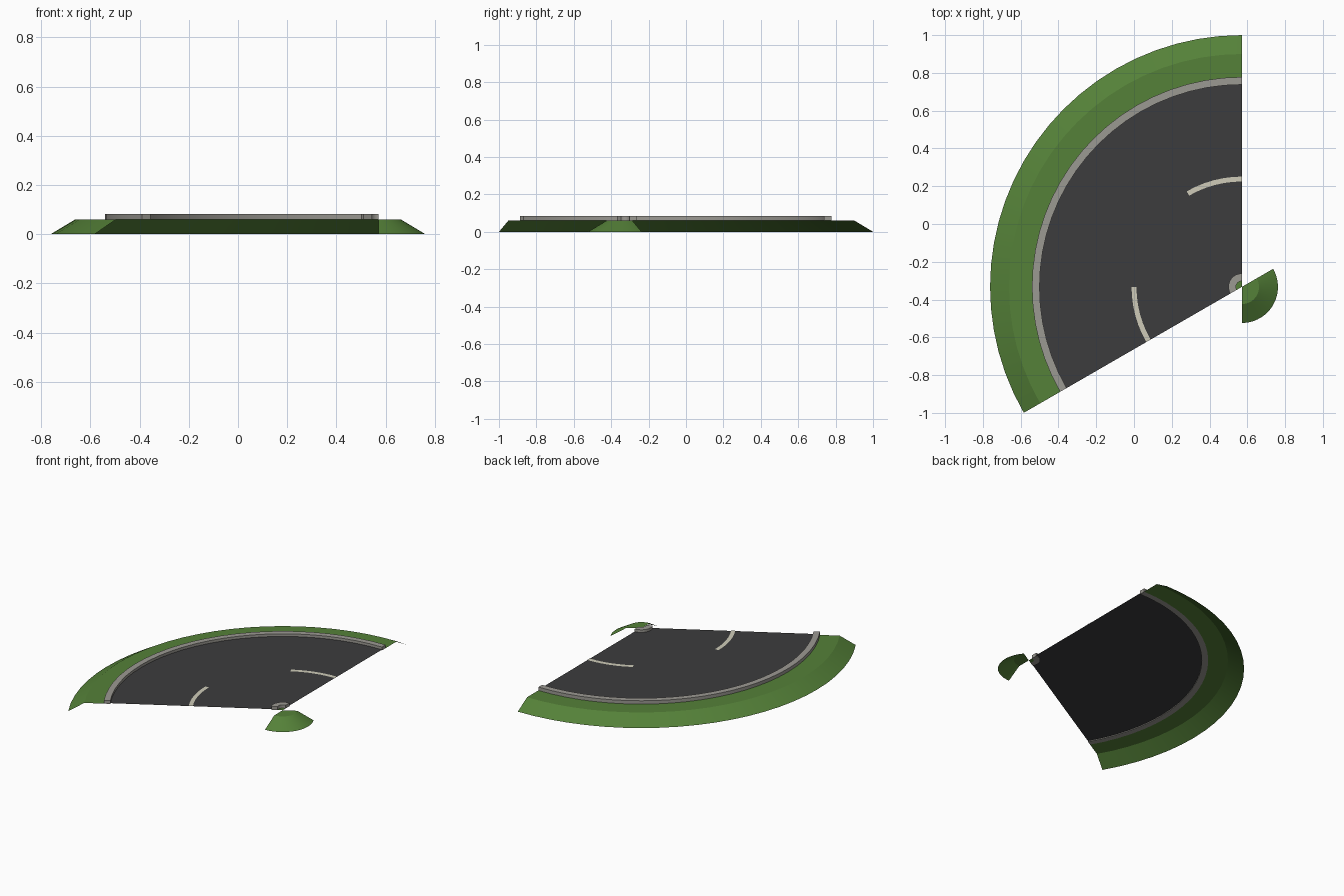
import bpy, bmesh, math

if "Cube" in bpy.data.objects:
    bpy.data.objects.remove(bpy.data.objects["Cube"])

CX, CY = 0.571, -0.333      # centre of the bend
MID = 0.571                 # radius of the road centre line
STEP = 5                    # degrees per segment


def material(name, rgb):
    m = bpy.data.materials.new(name)
    m.diffuse_color = (*rgb, 1)
    m.use_nodes = True
    m.node_tree.nodes["Principled BSDF"].inputs["Base Color"].default_value = m.diffuse_color
    return m


grass = material("grass", (0.09, 0.22, 0.04))
asphalt = material("asphalt", (0.045, 0.045, 0.047))
concrete = material("concrete", (0.33, 0.32, 0.29))
paint = material("paint", (0.62, 0.60, 0.48))


def sweep(name, profile, mat, a0=90, a1=210, closed=False):
    """Sweep an (offset from centre line, z) profile around the bend."""
    bm = bmesh.new()
    n = round((a1 - a0) / STEP)
    rings = []
    for i in range(n + 1):
        a = math.radians(a0 + (a1 - a0) * i / n)
        rings.append([bm.verts.new((CX + (MID + o) * math.cos(a),
                                    CY + (MID + o) * math.sin(a), z))
                      for o, z in profile])
    m = len(profile)
    for p, q in zip(rings, rings[1:]):
        for j in range(m if closed else m - 1):
            k = (j + 1) % m
            bm.faces.new((p[j], p[k], q[k], q[j]))
    if closed:
        bm.faces.new(rings[0])
        bm.faces.new(rings[-1])
    bmesh.ops.remove_doubles(bm, verts=bm.verts, dist=1e-5)
    if closed:
        bmesh.ops.recalc_face_normals(bm, faces=bm.faces)
    else:
        # open sheets all face upwards
        bm.normal_update()
        for f in bm.faces:
            if f.normal.z < 0:
                f.normal_flip()
    me = bpy.data.meshes.new(name)
    bm.to_mesh(me)
    bm.free()
    me.materials.append(mat)
    ob = bpy.data.objects.new(name, me)
    bpy.context.collection.objects.link(ob)
    bpy.ops.object.select_all(action='DESELECT')
    ob.select_set(True)
    bpy.context.view_layer.objects.active = ob
    bpy.ops.object.shade_smooth_by_angle(angle=math.radians(25))
    return ob


# Road surface
sweep("road", [(-0.50, 0.065), (0.50, 0.065)], asphalt)

# Kerbs on both sides
for side, label in ((1, "outer"), (-1, "inner")):
    sweep(label + "_kerb", [(side * 0.50, 0.06), (side * 0.54, 0.06),
                            (side * 0.54, 0.083), (side * 0.50, 0.083)],
          concrete, closed=True)

# Grass verges; the inner one passes through the bend centre and fans out
sweep("outer_verge", [(0.54, 0.06), (0.662, 0.06), (0.762, 0)], grass)
sweep("inner_verge", [(-0.54, 0.06), (-MID, 0.06)], grass)
sweep("inner_verge_fan", [(-MID, 0.06), (-0.662, 0.06), (-0.762, 0)], grass)

# Centre line dashes
for i, a in enumerate((90, 180)):
    sweep(f"lane_dash_{i + 1}", [(-0.013, 0.067), (0.013, 0.067)], paint, a, a + 30)
